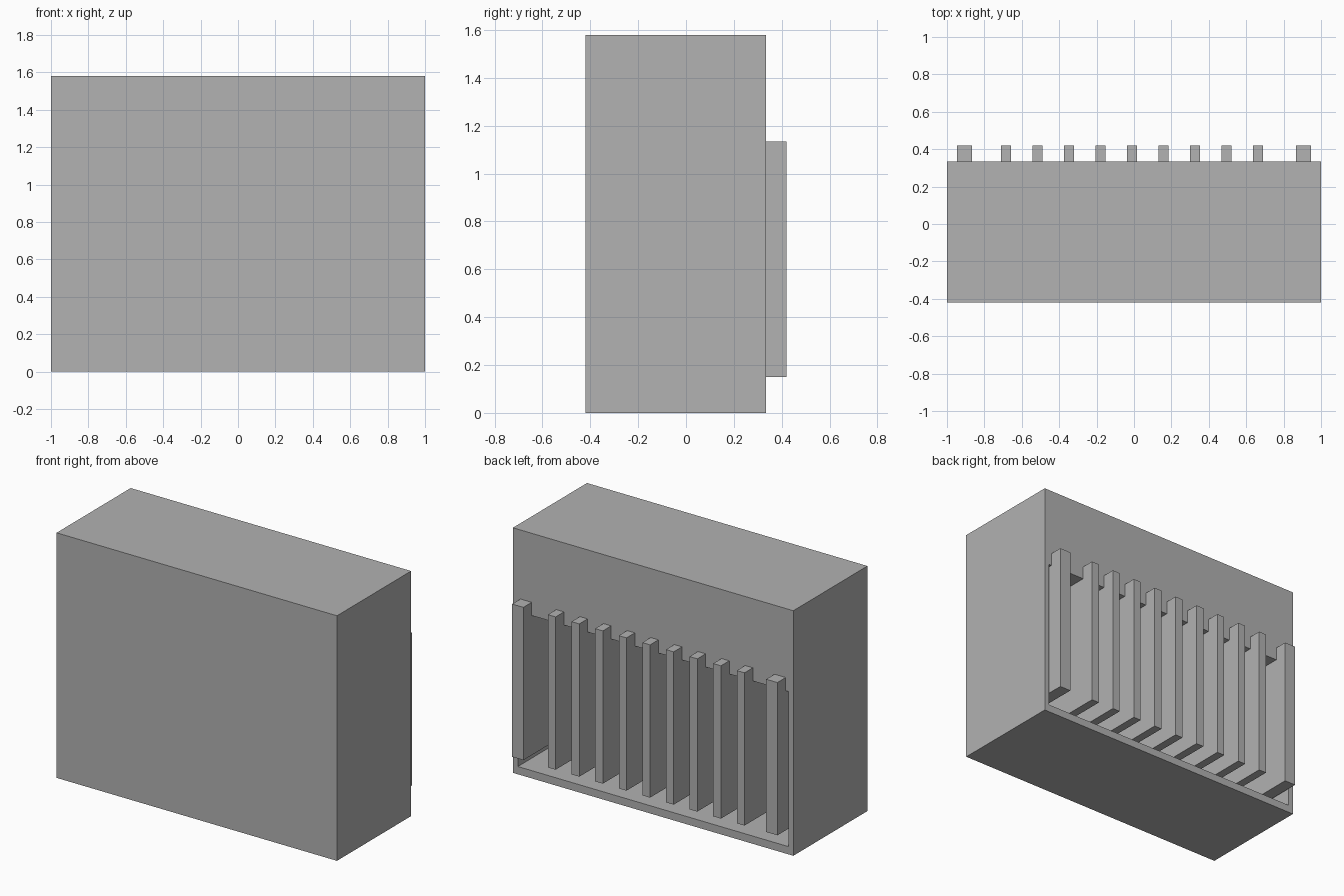
import bpy
import bmesh
from mathutils import Matrix, Vector

cube = bpy.data.objects.get("Cube")
if cube:
    bpy.data.objects.remove(cube, do_unlink=True)

grey = bpy.data.materials.new("plain_grey")
grey.use_nodes = True
grey.diffuse_color = (0.445, 0.445, 0.445, 1)
grey.node_tree.nodes["Principled BSDF"].inputs["Base Color"].default_value = grey.diffuse_color


def box_mesh(low, high):
    """Axis-aligned box between two corners."""
    low, high = Vector(low), Vector(high)
    bm = bmesh.new()
    place = Matrix.Translation((low + high) / 2) @ Matrix.Diagonal((*(high - low), 1))
    bmesh.ops.create_cube(bm, size=1, matrix=place)
    return bm


def add_object(name, bm):
    bmesh.ops.recalc_face_normals(bm, faces=bm.faces)
    mesh = bpy.data.meshes.new(name)
    bm.to_mesh(mesh)
    bm.free()
    mesh.materials.append(grey)
    obj = bpy.data.objects.new(name, mesh)
    bpy.context.collection.objects.link(obj)
    return obj


BACK, INNER, OUTER = 0.335, -0.36, 0.42

# Casing: block with a rectangular recess cut into its back
casing = box_mesh((-1, -0.42, 0), (1, BACK, 1.58))
casing.faces.ensure_lookup_table()
back = max(casing.faces, key=lambda f: f.calc_center_median().y)
bmesh.ops.inset_individual(casing, faces=[back], thickness=0.05)
for v in back.verts:
    v.co.z = 0.05 if v.co.z < 0.7 else 1.05
recess = bmesh.ops.extrude_discrete_faces(casing, faces=[back])["faces"][0]
for v in recess.verts:
    v.co.y = INNER
add_object("casing", casing)


# Upright fins standing in the recess and projecting from the back
def add_fin(name, x, width):
    add_object(name, box_mesh((x - width / 2, INNER - 0.01, 0.15),
                              (x + width / 2, OUTER, 1.135)))


for i in range(9):
    add_fin(f"fin_{i + 1}", -0.684 + 0.1684 * i, 0.055)
for side, x in (("left", 0.906), ("right", -0.906)):
    add_fin(f"end_fin_{side}", x, 0.08)
